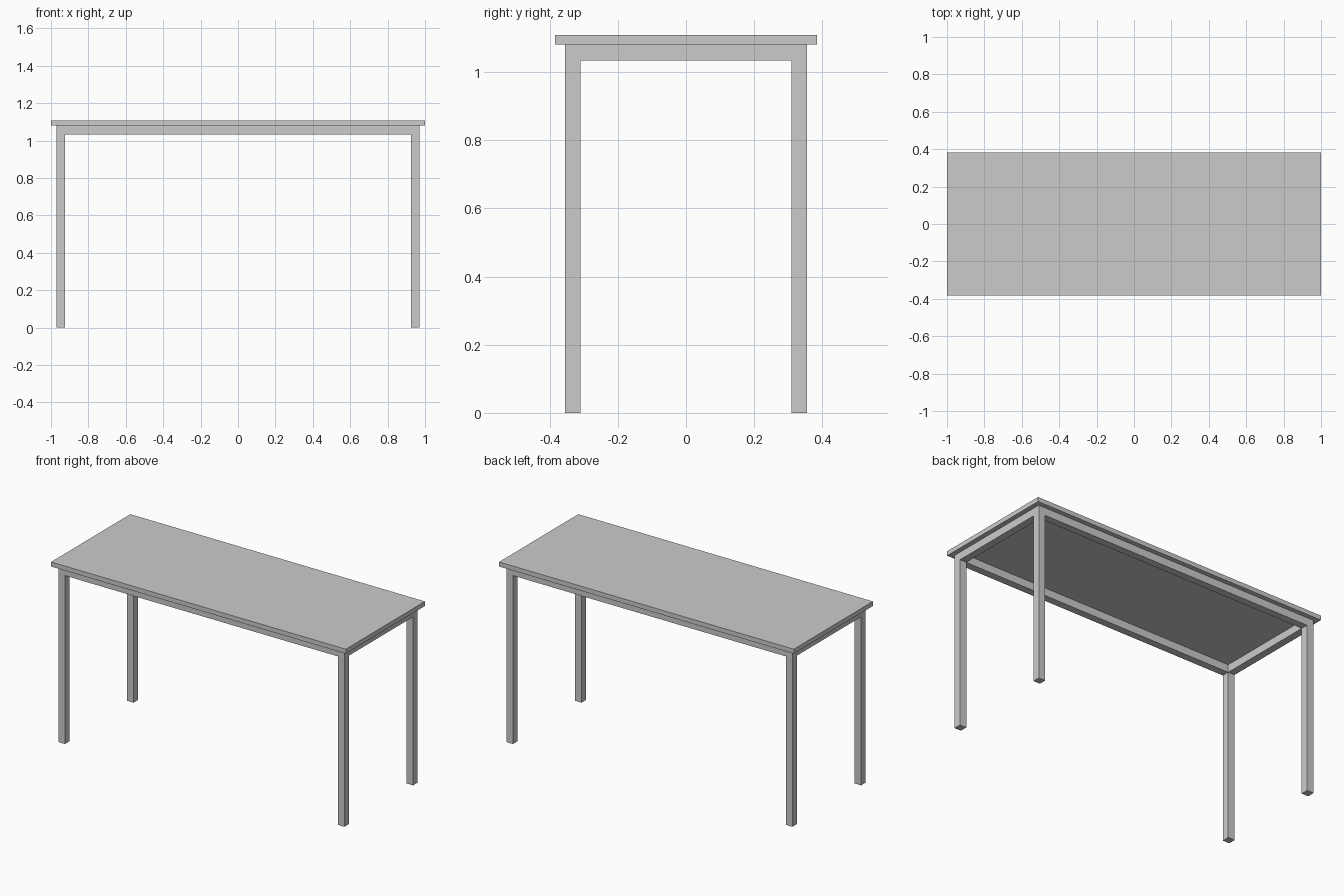
import bpy

if "Cube" in bpy.data.objects:
    bpy.data.objects.remove(bpy.data.objects["Cube"])

TOP_Z, TOP_T = 1.108, 0.028
UNDER = TOP_Z - TOP_T
OX, OY = 0.971, 0.355      # outer faces of the frame
LEG = 0.045
RAIL_Z = 1.033             # underside of the rails


def box(name, lo, hi):
    bpy.ops.mesh.primitive_cube_add(size=1, location=[(a + b) / 2 for a, b in zip(lo, hi)])
    ob = bpy.context.object
    ob.name = name
    ob.scale = [b - a for a, b in zip(lo, hi)]
    bpy.ops.object.transform_apply(location=False, rotation=False, scale=True)
    return ob


def centred(name, x, y, sx, sy, z0, z1):
    return box(name, (x - sx / 2, y - sy / 2, z0), (x + sx / 2, y + sy / 2, z1))


# table top
centred("table_top", 0, 0, 2.0, 0.767, UNDER, TOP_Z)

cx, cy = OX - LEG / 2, OY - LEG / 2
for sx, side in ((-1, "left"), (1, "right")):
    # legs at the corners
    for sy, end in ((-1, "front"), (1, "back")):
        centred(f"{end}_{side}_leg", sx * cx, sy * cy, LEG, LEG, 0, UNDER)
    # short rails between legs
    centred(f"{side}_rail", sx * cx, 0, LEG, 2 * (OY - LEG), RAIL_Z, UNDER)

# long rails between legs
for sy, end in ((-1, "front"), (1, "back")):
    centred(f"{end}_rail", 0, sy * cy, 2 * (OX - LEG), LEG, RAIL_Z, UNDER)
